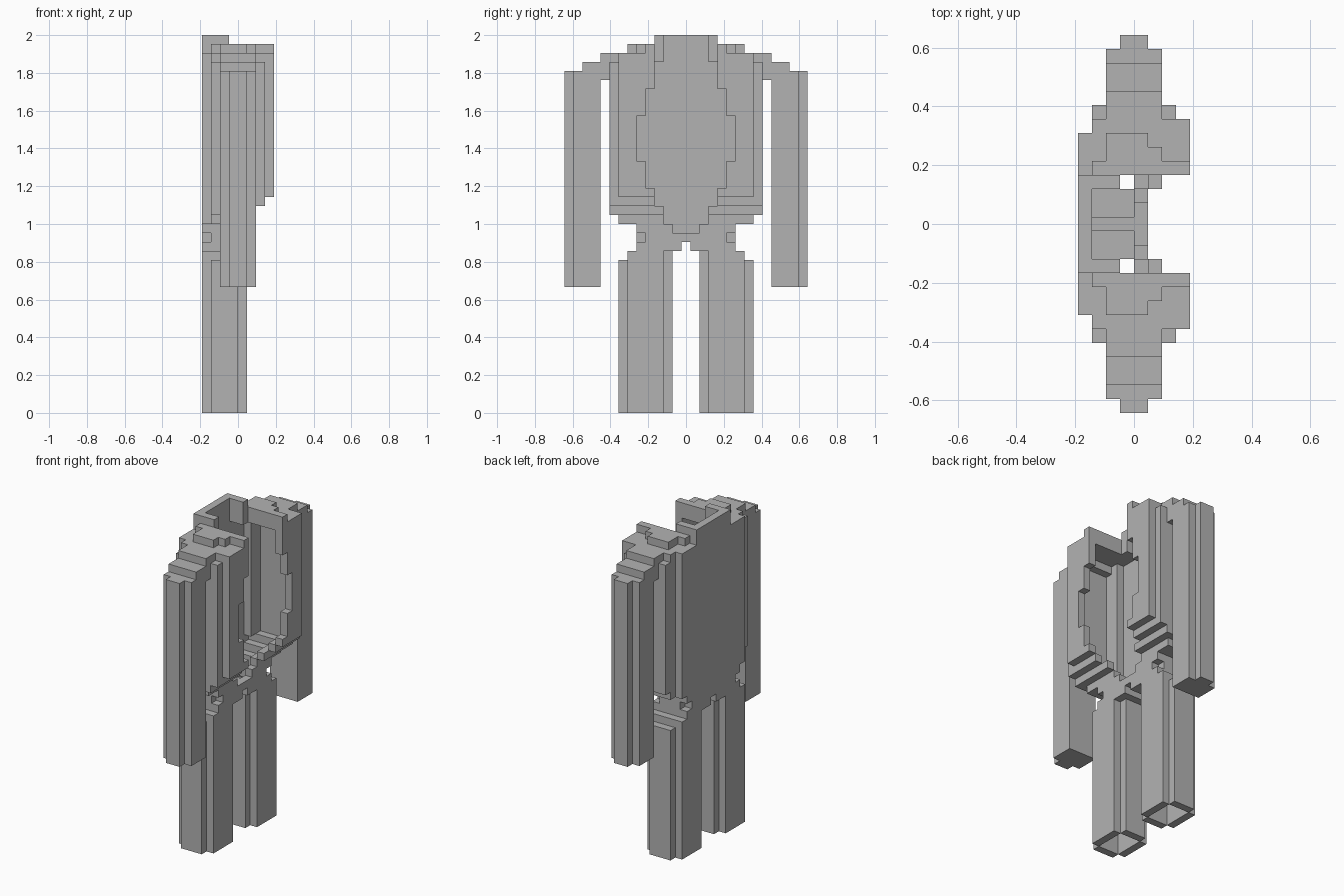
import bpy
import bmesh
from mathutils import Vector

if "Cube" in bpy.data.objects:
    bpy.data.objects.remove(bpy.data.objects["Cube"], do_unlink=True)

U = 2 / 42  # size of one block

grey = bpy.data.materials.new("plain_grey")
grey.use_nodes = True
COLOUR = (0.45, 0.45, 0.45, 1)
grey.diffuse_color = COLOUR
grey.node_tree.nodes["Principled BSDF"].inputs["Base Color"].default_value = COLOUR


def block(x, rows, z, sides=(-1, 1)):
    """Cells of a block; rows count outward from the middle plane on each side."""
    return {(i, s * j, k) for i in range(*x) for j in range(rows[0], rows[1] + 1)
            for s in sides for k in range(*z)}


def arm(side):
    def part(x, rows, z):
        return block(x, rows, z, (side,))
    cells = part((-2, 2), (10, 12), (14, 38)) | part((-1, 1), (13, 13), (14, 38))
    return cells | part((-2, 2), (9, 11), (37, 39)) | part((-2, 2), (9, 9), (37, 40)) \
        | part((-2, 2), (10, 11), (38, 39))


def leg(side):
    def part(x, rows, z):
        return block(x, rows, z, (side,))
    cells = part((-4, 1), (3, 6), (0, 18)) | part((-3, 0), (2, 7), (0, 17))
    cells |= part((-3, 0), (2, 2), (17, 18))
    # open tube that narrows at the hip
    return cells - part((-3, 0), (3, 6), (0, 17)) - part((-3, 0), (3, 5), (17, 18))


# Hips: a shallow shell bridging the legs
hips = block((-4, 1), (0, 5), (18, 21))
hips -= block((-3, 0), (3, 4), (18, 21)) | block((-3, 0), (1, 2), (19, 21))
hips -= block((-3, 0), (0, 0), (20, 21))
hips -= block((-4, 1), (0, 0), (18, 19))
for x in ((-4, -3), (0, 1)):
    hips -= block(x, (5, 5), (19, 20))
hips -= block((0, 1), (0, 1), (20, 21))

# Torso outside: back plate, sides, front plate, stepped waist and shoulders
torso = set()
for x, rows, z in (
    ((-4, -3), (0, 6), (21, 40)),
    ((-3, 3), (0, 8), (23, 39)),
    ((3, 4), (0, 7), (24, 40)),
    ((-3, 2), (0, 8), (22, 23)),
    ((-3, 1), (0, 7), (21, 22)),
    ((-3, 3), (0, 7), (39, 40)),
    ((-2, 2), (8, 8), (39, 40)),
    ((-2, 1), (0, 6), (40, 41)),
    ((1, 2), (0, 5), (40, 41)),
    ((-3, 4), (0, 4), (40, 41)),
):
    torso |= block(x, rows, z)

# Torso inside: hollow chest tapering to the waist
for x, rows, z in (
    ((-3, -2), (0, 5), (22, 39)),
    ((-2, 3), (0, 7), (24, 38)),
    ((-2, 3), (0, 6), (38, 39)),
    ((-2, 2), (0, 7), (23, 24)),
    ((-3, 1), (0, 6), (22, 23)),
    ((-3, 0), (0, 5), (21, 22)),
    ((-3, -1), (0, 2), (39, 42)),
    ((-1, 4), (0, 3), (36, 42)),
):
    torso -= block(x, rows, z)

# Oval front opening, as half width per height band
for half, z in ((2, (21, 23)), (3, (23, 25)), (4, (25, 28)),
                (5, (28, 33)), (4, (33, 36)), (3, (36, 41))):
    torso -= block((0, 4), (0, half), z)

# Collar: raised back with two short arms
collar = block((-4, -3), (0, 3), (40, 42)) | block((-3, -1), (3, 3), (40, 42))
torso -= collar

parts = {
    "torso": torso, "collar": collar, "hips": hips,
    "left_arm": arm(1), "right_arm": arm(-1),
    "left_leg": leg(1), "right_leg": leg(-1),
}
solid = set().union(*parts.values())


def build(name, cells):
    """Outer skin of the cells, merged into large flat faces."""
    bm = bmesh.new()
    for cell in cells:
        for axis in range(3):
            for sign in (-1, 1):
                near = list(cell)
                near[axis] += sign
                if tuple(near) in solid:
                    continue
                n = Vector((0, 0, 0))
                n[axis] = sign / 2
                a = Vector((n.z, n.x, n.y))
                b = n.cross(a) * 2 * sign
                a = a * sign
                centre = Vector(cell) + Vector((0.5, 0, 0.5)) + n
                ring = [centre + a + b, centre - a + b, centre - a - b, centre + a - b]
                if sign < 0:
                    ring.reverse()
                face = bm.faces.new([bm.verts.new(p * U) for p in ring])
                face.normal_update()
                if face.normal.dot(n) < 0:
                    face.normal_flip()
    bmesh.ops.remove_doubles(bm, verts=bm.verts, dist=U / 100)
    bmesh.ops.dissolve_limit(bm, angle_limit=0.01, verts=bm.verts, edges=bm.edges)
    mesh = bpy.data.meshes.new(name)
    bm.to_mesh(mesh)
    bm.free()
    mesh.materials.append(grey)
    bpy.context.collection.objects.link(bpy.data.objects.new(name, mesh))


for name, cells in parts.items():
    build(name, cells)
